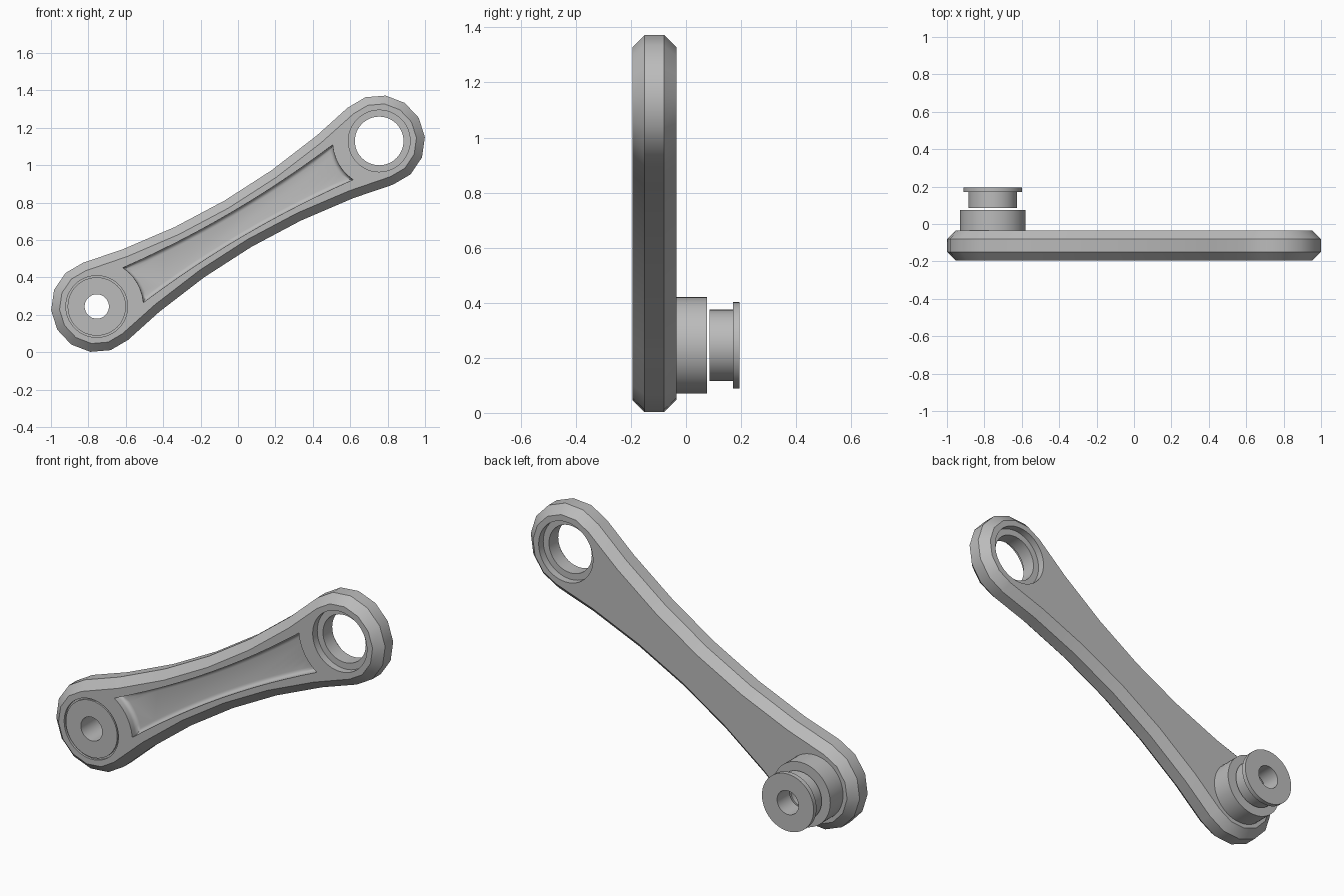
import bpy, bmesh, math
from mathutils import Vector

cube = bpy.data.objects.get("Cube")
if cube:
    bpy.data.objects.remove(cube, do_unlink=True)

metal = bpy.data.materials.new("grey_metal")
metal.use_nodes = True
GREY = (0.5, 0.5, 0.5, 1)
metal.diffuse_color = GREY
metal.node_tree.nodes["Principled BSDF"].inputs["Base Color"].default_value = GREY

LOW, HIGH = Vector((-0.755, 0, 0.245)), Vector((0.755, 0, 1.13))
MID = (LOW + HIGH) / 2
ALONG = (HIGH - LOW).normalized()
ACROSS = Vector((-ALONG.z, 0, ALONG.x))
HALF = (HIGH - LOW).length / 2
RADIUS, FRONT, BACK = 0.245, -0.195, -0.035


def place(u, v, y):
    return MID + ALONG * u + ACROSS * v + Vector((0, y, 0))


def finish(bm, name):
    bmesh.ops.recalc_face_normals(bm, faces=bm.faces)
    mesh = bpy.data.meshes.new(name)
    bm.to_mesh(mesh)
    bm.free()
    mesh.materials.append(metal)
    obj = bpy.data.objects.new(name, mesh)
    bpy.context.collection.objects.link(obj)
    return obj


def loft(name, loops):
    """Skin a stack of matching loops and cap both ends."""
    bm = bmesh.new()
    rings = [[bm.verts.new(p) for p in loop] for loop in loops]
    n = len(rings[0])
    for a, b in zip(rings, rings[1:]):
        for i in range(n):
            j = (i + 1) % n
            bm.faces.new((a[i], a[j], b[j], b[i]))
    bm.faces.new(rings[0])
    bm.faces.new(rings[-1])
    return finish(bm, name)


def lathe(name, profile, centre, steps=48):
    """Turn a closed (radius, y) profile round the y axis."""
    bm = bmesh.new()
    rings = []
    for s in range(steps):
        t = math.tau * s / steps
        rings.append([bm.verts.new((centre.x + r * math.cos(t), y,
                                    centre.z + r * math.sin(t))) for r, y in profile])
    n = len(profile)
    for s in range(steps):
        a, b = rings[s], rings[(s + 1) % steps]
        for i in range(n):
            j = (i + 1) % n
            bm.faces.new((a[i], a[j], b[j], b[i]))
    return finish(bm, name)


def disc(name, centre, r, y0, y1, steps=48):
    angles = [math.tau * s / steps for s in range(steps)]
    return loft(name, [[Vector((centre.x + r * math.cos(t), y, centre.z + r * math.sin(t)))
                        for t in angles] for y in (y0, y1)])


def select(obj):
    bpy.ops.object.select_all(action="DESELECT")
    obj.select_set(True)
    bpy.context.view_layer.objects.active = obj


def cut(obj, cutter):
    cutter.hide_render = True
    mod = obj.modifiers.new("cut", "BOOLEAN")
    mod.operation, mod.solver, mod.object = "DIFFERENCE", "EXACT", cutter
    select(obj)
    bpy.ops.object.modifier_apply(modifier=mod.name)
    bpy.data.objects.remove(cutter, do_unlink=True)


def arm_loop(inset, y):
    """Round ends joined by gently waisted sides."""
    half = []
    spread = math.radians(103)
    for k in range(9):
        t = -spread + 2 * spread * k / 8
        half.append((HALF + (RADIUS - inset) * math.cos(t), (RADIUS - inset) * math.sin(t)))
    for u in (0.6, 0.3, 0):
        half.append((u, 0.143 + 0.14 * u * u - inset))
    for u in (-0.3, -0.6):
        half.append((u, 0.143 + 0.14 * u * u - inset))
    return [place(s * u, s * v, y) for s in (1, -1) for u, v in half]


def pocket_loop(inset, y):
    """Waisted window whose ends follow the round arm ends."""
    half = []
    corner, reach = 0.648 - inset, 0.25 + inset
    top = 0.07 + 0.09 * corner ** 2 - inset
    for k in range(7):
        v = -top + 2 * top * k / 6
        half.append((HALF - math.sqrt(reach ** 2 - v * v), v))
    end = half[-1][0]
    for k in range(1, 12):
        u = end * (1 - k / 6)
        half.append((u, 0.07 + 0.09 * u * u - inset))
    return [place(s * u, s * v, y) for s in (1, -1) for u, v in half]


# Chamfered arm
CH = 0.045
arm = loft("crank_arm", [arm_loop(CH, FRONT), arm_loop(0, FRONT + CH),
                         arm_loop(0, BACK - CH), arm_loop(CH, BACK)])

# Front pocket with filleted walls
DEPTH, FILLET = 0.05, 0.022
walls = [pocket_loop(0, FRONT - 0.02), pocket_loop(0, FRONT + DEPTH - FILLET)]
for k in range(1, 5):
    t = math.radians(22.5 * k)
    walls.append(pocket_loop(FILLET * (1 - math.cos(t)),
                             FRONT + DEPTH - FILLET * (1 - math.sin(t))))
cut(arm, loft("pocket_cutter", walls))

# Upper eye with a recess on both faces, lower bore with a shallow seat
cut(arm, disc("eye_cutter", HIGH, 0.13, -0.4, 0.2))
cut(arm, disc("front_recess_cutter", HIGH, 0.165, -0.4, FRONT + 0.04))
cut(arm, disc("back_recess_cutter", HIGH, 0.165, BACK - 0.04, 0.2))
cut(arm, disc("bore_cutter", LOW, 0.065, -0.4, 0.2))
cut(arm, disc("seat_cutter", LOW, 0.165, -0.4, FRONT + 0.012))

# Turned parts on the lower axis
BORE = 0.065
parts = [arm]
parts.append(lathe("front_cap", [(BORE, -0.193), (0.156, -0.193),
                                 (0.156, -0.182), (BORE, -0.182)], LOW))
parts.append(lathe("rear_boss", [(BORE, BACK), (0.175, BACK),
                                 (0.175, 0.076), (BORE, 0.076)], LOW))
parts.append(lathe("flanged_spool", [(BORE, 0.086), (0.13, 0.086), (0.13, 0.17),
                                     (0.157, 0.17), (0.157, 0.195), (BORE, 0.195)], LOW))

for part in parts:
    select(part)
    bpy.ops.object.shade_smooth_by_angle(angle=math.radians(30))
